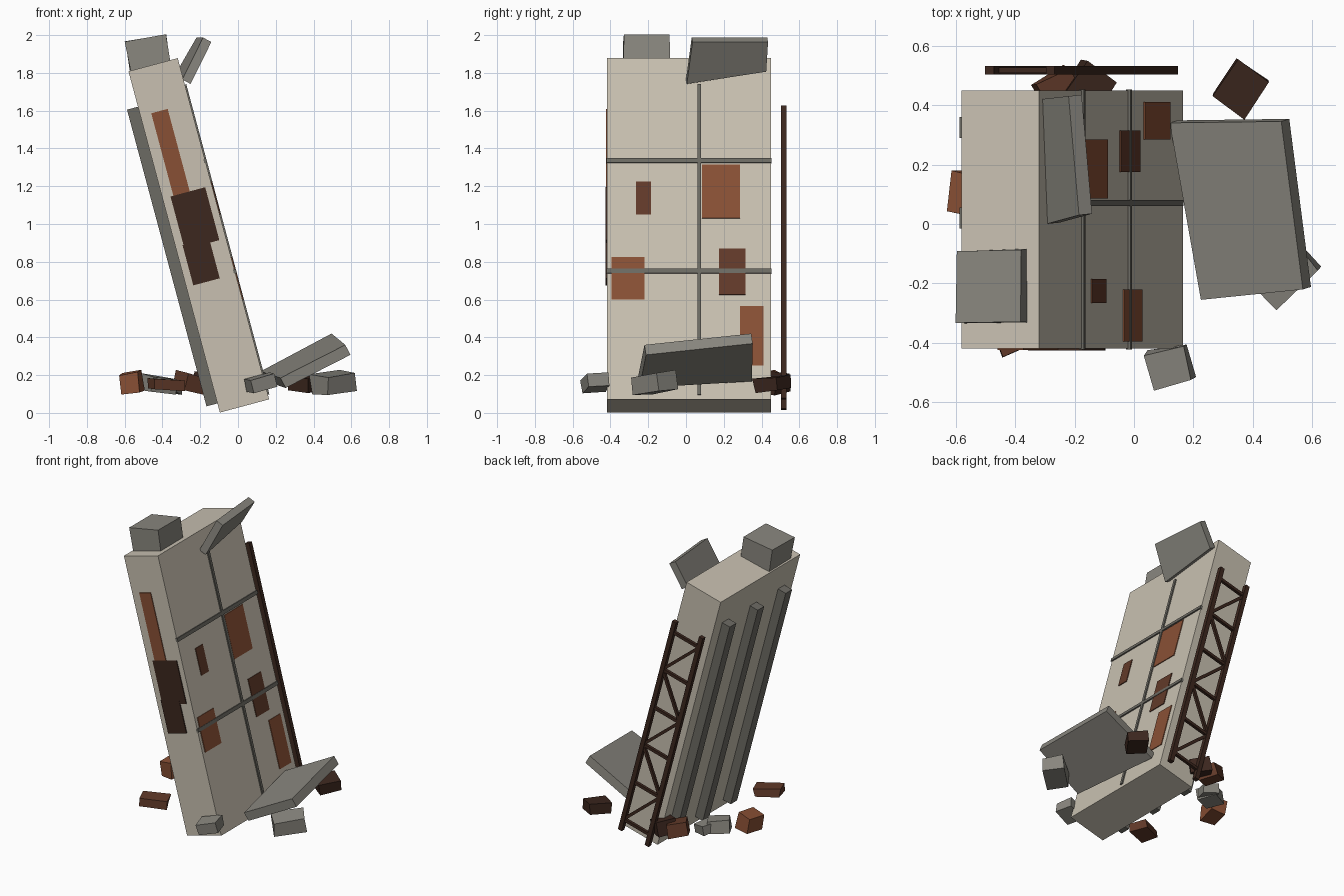
import bpy, bmesh, math, random
from mathutils import Matrix, Vector, Euler

if "Cube" in bpy.data.objects:
    bpy.data.objects.remove(bpy.data.objects["Cube"])

random.seed(4)


def material(name, col):
    m = bpy.data.materials.new(name)
    m.diffuse_color = (*col, 1)
    m.use_nodes = True
    m.node_tree.nodes["Principled BSDF"].inputs["Base Color"].default_value = m.diffuse_color
    return m


PLASTER = material("plaster", (0.58, 0.53, 0.44))
CONCRETE = material("concrete", (0.25, 0.24, 0.21))
STEEL = material("grey_steel", (0.15, 0.145, 0.125))
RUST = material("rust", (0.25, 0.08, 0.035))
BROWN = material("brown_rust", (0.12, 0.042, 0.022))
DARK = material("dark_rust", (0.045, 0.02, 0.013))


def finish(name, bm, mat):
    bmesh.ops.recalc_face_normals(bm, faces=bm.faces)
    me = bpy.data.meshes.new(name)
    bm.to_mesh(me)
    bm.free()
    ob = bpy.data.objects.new(name, me)
    me.materials.append(mat)
    bpy.context.collection.objects.link(ob)
    return ob


def box(name, size, matrix, mat, jitter=0.0):
    bm = bmesh.new()
    bmesh.ops.create_cube(bm, size=1)
    for v in bm.verts:
        j = [1 + random.uniform(-jitter, jitter) for _ in range(3)]
        v.co = matrix @ Vector([c * s * k for c, s, k in zip(v.co, size, j)])
    return finish(name, bm, mat)


def plate(name, corners, thickness, mat):
    # broken plate: four corners of the upper face, thickened downwards
    pts = [Vector(c) for c in corners]
    n = (pts[2] - pts[0]).cross(pts[3] - pts[1]).normalized()
    if n.z > 0:
        n = -n
    bm = bmesh.new()
    top = [bm.verts.new(p) for p in pts]
    low = [bm.verts.new(p + n * thickness) for p in pts]
    bm.faces.new(top)
    bm.faces.new(low)
    for i in range(4):
        k = (i + 1) % 4
        bm.faces.new((top[i], top[k], low[k], low[i]))
    return finish(name, bm, mat)


# Leaning frame: local x is thickness, y is width, z runs up the wall
LEAN = Matrix.Translation((-0.2075, 0.015, 0.94)) @ Matrix.Rotation(math.radians(-15), 4, 'Y')
T, W, H = 0.27, 0.868, 1.87


def lean_box(name, size, loc, mat, turn=0.0):
    m = LEAN @ Matrix.Translation(loc) @ Matrix.Rotation(turn, 4, 'Y')
    return box(name, size, m, mat)


def wall_w(z):
    # height on the right face to distance along the wall
    return (z - 0.975) / math.cos(math.radians(15))


# Main wall slab
lean_box("wall_slab", (T, W, H), (0, 0, 0), PLASTER)

# Vertical ribs on the back of the wall
for i, y in enumerate((-0.30, 0.005, 0.31)):
    lean_box(f"back_rib_{i}", (0.08, 0.07, 1.626), (-0.155, y, -0.072), STEEL)

# Panel seams on the right face
lean_box("seam_vertical", (0.016, 0.02, 1.70), (T / 2, 0.055, -0.06), STEEL)
for i, z in enumerate((0.75, 1.335)):
    lean_box(f"seam_horizontal_{i}", (0.016, W + 0.006, 0.024), (T / 2, 0, wall_w(z)), STEEL)

# Rust patches on the right face: y range, z range
patches = [(0.085, 0.285, 1.03, 1.315, RUST), (-0.265, -0.185, 1.05, 1.225, BROWN),
           (-0.395, -0.22, 0.60, 0.825, RUST), (0.175, 0.315, 0.625, 0.87, BROWN),
           (0.285, 0.41, 0.25, 0.565, RUST)]
for i, (y0, y1, z0, z1, mat) in enumerate(patches):
    a, b = wall_w(z0), wall_w(z1)
    lean_box(f"rust_patch_{i}", (0.01, y1 - y0, b - a),
             (T / 2, (y0 + y1) / 2 - 0.015, (a + b) / 2), mat)

# Rust patches on the front edge: x, z, width, length
for i, (x, z, w, h, mat) in enumerate([(-0.357, 1.378, 0.09, 0.455, RUST),
                                       (-0.228, 1.03, 0.19, 0.29, DARK),
                                       (-0.195, 0.80, 0.145, 0.22, DARK)]):
    p = LEAN.inverted() @ Vector((x, 0.015, z))
    lean_box(f"edge_patch_{i}", (w, 0.01, h), (p.x, -W / 2 - 0.001 * i, p.z), mat)

# Lattice ladder standing beside the back edge
LY, R, LOW, TOP = 0.502, 0.106, -0.925, 0.68
for side in (-1, 1):
    lean_box("ladder_rail", (0.03, 0.03, TOP - LOW), (side * R, LY, (TOP + LOW) / 2), DARK)
CELLS = 5
step = (TOP - LOW - 0.16) / CELLS
for i in range(CELLS + 1):
    w = LOW + 0.08 + i * step
    lean_box("ladder_rung", (2 * R, 0.02, 0.02), (0, LY, w), DARK)
    if i < CELLS:
        s = 1 if i % 2 else -1
        lean_box("ladder_brace", (0.02, 0.018, math.hypot(2 * R, step)),
                 (0, LY, w + step / 2), DARK, s * math.atan2(2 * R, step))

# Broken pieces on the top edge
box("top_block", (0.22, 0.245, 0.155),
    Matrix.Translation((-0.477, -0.21, 1.908)) @ Euler((0, math.radians(-10), 0)).to_matrix().to_4x4(),
    CONCRETE, 0.04)
plate("top_shard", [(-0.22, 0.43, 1.987), (-0.185, 0.03, 1.987),
                    (-0.295, 0.0, 1.765), (-0.31, 0.42, 1.83)], 0.05, CONCRETE)

# Fallen plate leaning on the rubble at the right
plate("fallen_plate", [(0.12, 0.34, 0.22), (0.495, 0.345, 0.42),
                       (0.568, -0.22, 0.36), (0.225, -0.255, 0.185)], 0.06, CONCRETE)

# Rubble chunks: location, size, rotation in degrees
rubble = [((0.36, 0.458, 0.155), (0.13, 0.15, 0.07), (4, 6, -35), DARK),
          ((0.12, -0.48, 0.158), (0.13, 0.125, 0.075), (5, -14, 12), CONCRETE),
          ((0.50, -0.17, 0.158), (0.20, 0.14, 0.10), (5, -6, 40), CONCRETE),
          ((-0.567, 0.10, 0.16), (0.10, 0.14, 0.105), (6, -7, -10), RUST),
          ((-0.38, -0.36, 0.15), (0.17, 0.11, 0.055), (3, 4, 25), BROWN),
          ((-0.42, 0.24, 0.15), (0.14, 0.12, 0.08), (8, 5, 30), CONCRETE),
          ((-0.36, 0.30, 0.14), (0.11, 0.10, 0.06), (-6, 8, -20), CONCRETE),
          ((-0.25, 0.44, 0.16), (0.13, 0.13, 0.09), (8, 14, 30), BROWN),
          ((-0.15, 0.46, 0.155), (0.13, 0.12, 0.09), (-6, 10, -35), DARK)]
for i, (loc, size, rot, mat) in enumerate(rubble):
    r = Euler([math.radians(a) for a in rot]).to_matrix().to_4x4()
    box(f"rubble_{i}", size, Matrix.Translation(loc) @ r, mat, 0.12)
